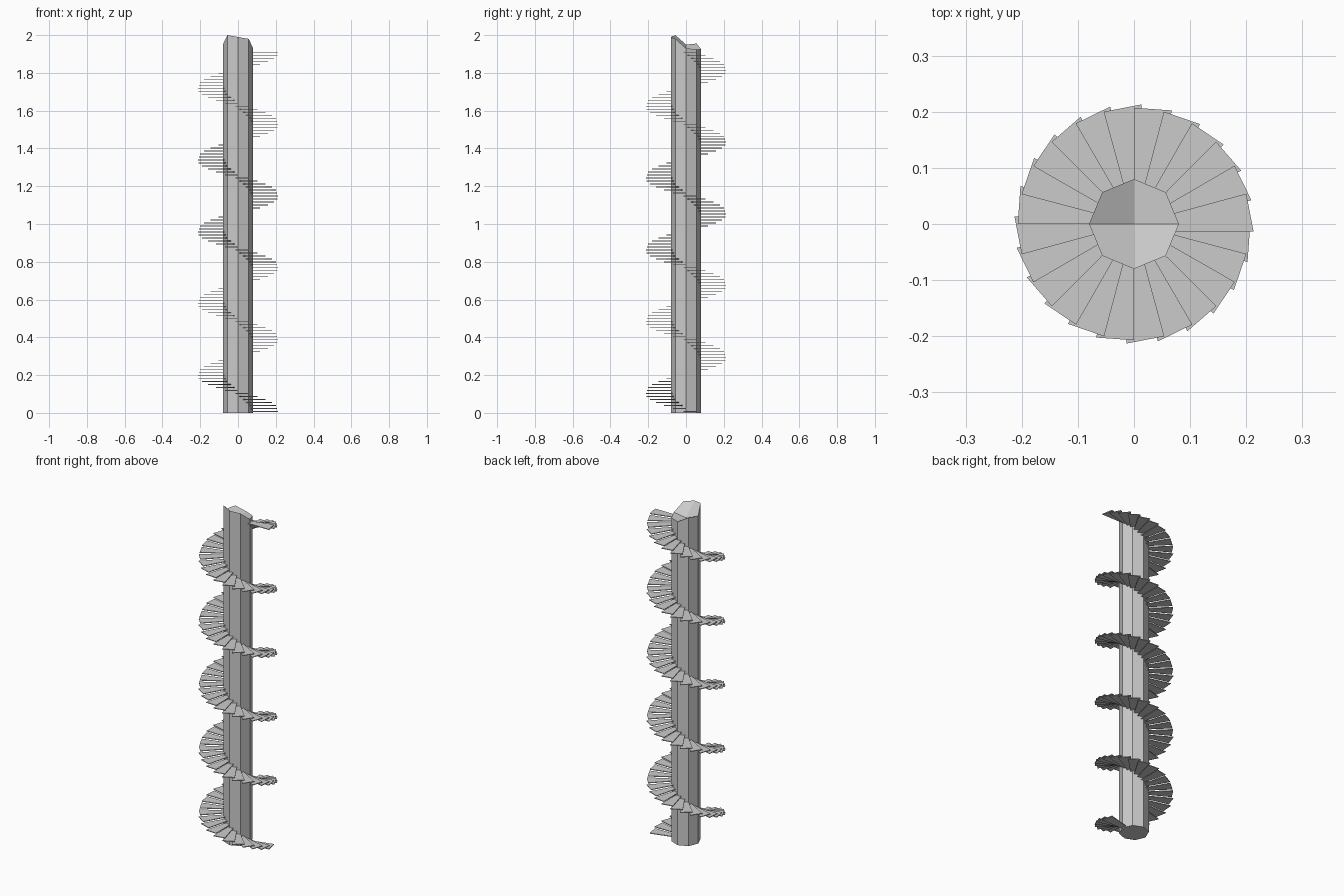
import bpy, bmesh, math
from mathutils import Matrix, Vector

cube = bpy.data.objects.get("Cube")
if cube:
    bpy.data.objects.remove(cube, do_unlink=True)

GREY = (0.6, 0.6, 0.6, 1)
stone = bpy.data.materials.new("stone_grey")
stone.use_nodes = True
stone.diffuse_color = GREY
stone.node_tree.nodes["Principled BSDF"].inputs["Base Color"].default_value = GREY


def finish(name, bm):
    bmesh.ops.recalc_face_normals(bm, faces=bm.faces)
    mesh = bpy.data.meshes.new(name)
    bm.to_mesh(mesh)
    bm.free()
    mesh.materials.append(stone)
    obj = bpy.data.objects.new(name, mesh)
    bpy.context.collection.objects.link(obj)
    return obj


# Octagonal column with an uneven top of four sloped facets
RADIUS = 0.08
rim = [1.93, 1.925, 1.925, 1.955, 1.95, 2.0, 1.99, 1.98]
bm = bmesh.new()
low, high = [], []
for i, z in enumerate(rim):
    a = math.tau * i / 8
    x, y = RADIUS * math.cos(a), RADIUS * math.sin(a)
    low.append(bm.verts.new((x, y, 0)))
    high.append(bm.verts.new((x, y, z)))
centre = bm.verts.new((0, 0, 1.918))
bm.faces.new(low[::-1])
for i in range(8):
    j = (i + 1) % 8
    bm.faces.new((low[i], low[j], high[j], high[i]))
for i in range(0, 8, 2):
    bm.faces.new((centre, high[i], high[i + 1], high[(i + 2) % 8]))
finish("column", bm)

# Thin wedge treads climbing clockwise, five full turns
PER_TURN, TURNS = 24, 5
RISE, THICK, BASE = 0.01585, 0.004, 0.005
outline = [(0.06, 0.016), (0.06, -0.013), (0.213, -0.013), (0.2, 0.054)]
bm = bmesh.new()
for n in range(PER_TURN * TURNS + 1):
    turn = Matrix.Rotation(-math.tau * n / PER_TURN, 4, 'Z')
    z = BASE + n * RISE
    bottom = [bm.verts.new(turn @ Vector((x, y, z))) for x, y in outline]
    top = [bm.verts.new(turn @ Vector((x, y, z + THICK))) for x, y in outline]
    bm.faces.new(bottom)
    bm.faces.new(top[::-1])
    for i in range(4):
        j = (i + 1) % 4
        bm.faces.new((bottom[i], top[i], top[j], bottom[j]))
finish("spiral_treads", bm)
